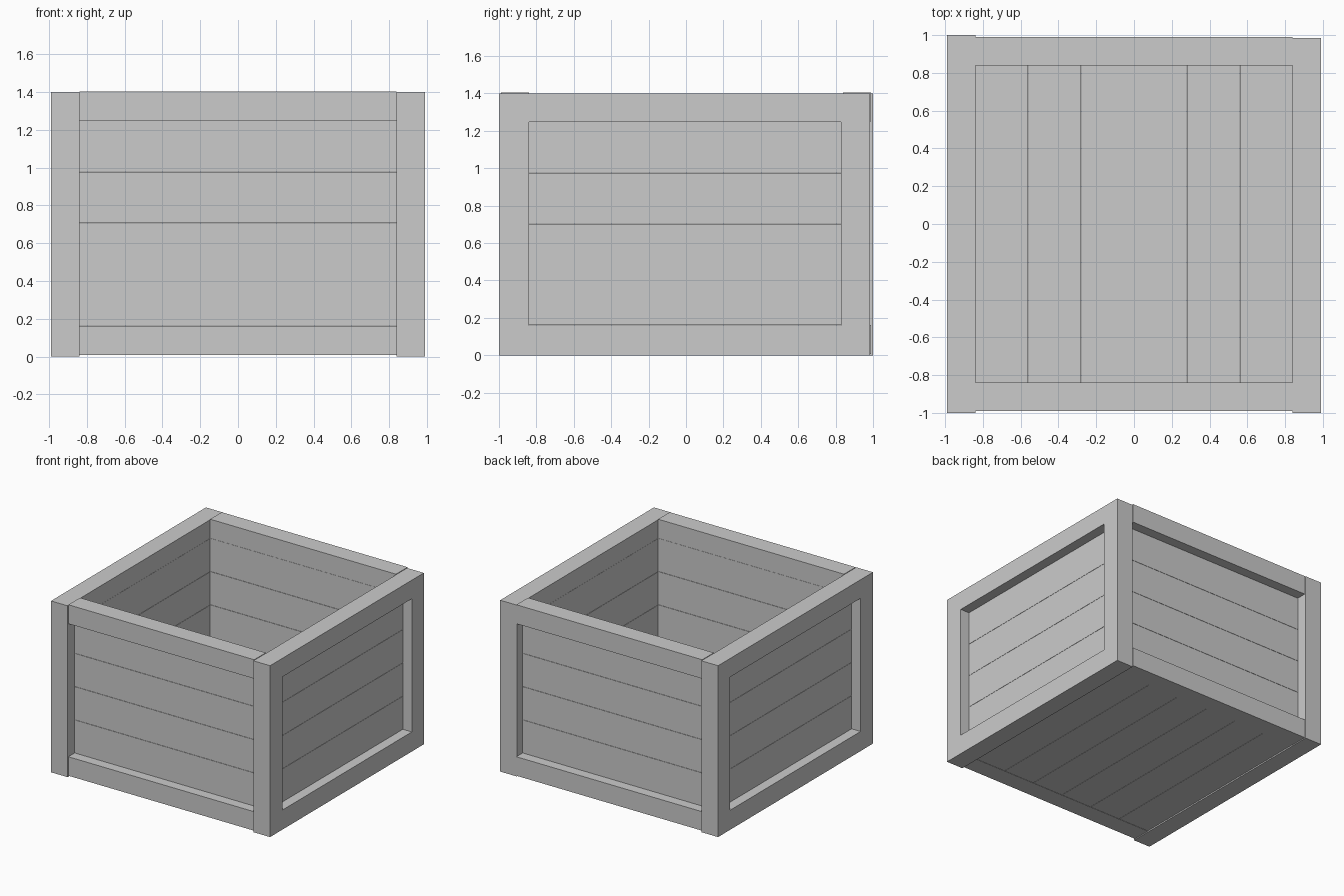
import bpy, bmesh

if "Cube" in bpy.data.objects:
    bpy.data.objects.remove(bpy.data.objects["Cube"])

GAP = 0.001      # half of the seam between neighbouring planks
IN, OUT = 0.84, 0.99
H = 1.40


def box(name, x, y, z):
    """Axis-aligned box from (min, max) ranges."""
    bm = bmesh.new()
    bmesh.ops.create_cube(bm, size=1)
    for v in bm.verts:
        for i, (lo, hi) in enumerate((x, y, z)):
            v.co[i] = (lo + hi) / 2 + v.co[i] * (hi - lo)
    mesh = bpy.data.meshes.new(name)
    bm.to_mesh(mesh)
    bm.free()
    ob = bpy.data.objects.new(name, mesh)
    bpy.context.collection.objects.link(ob)
    return ob


def span(sign, lo, hi):
    """Range mirrored to the chosen side."""
    return (lo, hi) if sign > 0 else (-hi, -lo)


def strips(lo, hi, n):
    """Equal plank ranges with a fine seam between them."""
    w = (hi - lo) / n
    return [(lo + i * w + GAP, lo + (i + 1) * w - GAP) for i in range(n)]


# Left and right frames: two posts and two rails each
for side, s, back in (("left", -1, 1.0), ("right", 1, 0.985)):
    x = span(s, IN, OUT)
    inner_back = back - 0.155
    box(f"{side}_front_post", x, (-1.0, -IN), (0, H))
    box(f"{side}_back_post", x, (inner_back, back), (0, H))
    box(f"{side}_bottom_rail", x, (-IN, inner_back), (0, 0.16))
    box(f"{side}_top_rail", x, (-IN, inner_back), (1.248, H))
    # Recessed side planks
    for i, z in enumerate(strips(0.16, 1.248, 4)):
        box(f"{side}_plank_{i + 1}", span(s, IN, 0.91), (-IN, inner_back), z)

# Front and back rails sit between the posts, with recessed planks
for side, s in (("front", -1), ("back", 1)):
    y = span(s, IN, OUT)
    box(f"{side}_bottom_rail", (-IN, IN), y, (0.008, 0.163))
    box(f"{side}_top_rail", (-IN, IN), y, (1.25, 1.405))
    for i, z in enumerate(strips(0.163, 1.25, 4)):
        box(f"{side}_plank_{i + 1}", (-IN, IN), span(s, IN, 0.91), z)

# Floor planks running front to back
for i, x in enumerate(strips(-IN, IN, 6)):
    box(f"floor_plank_{i + 1}", x, (-IN, IN), (0.01, 0.08))
